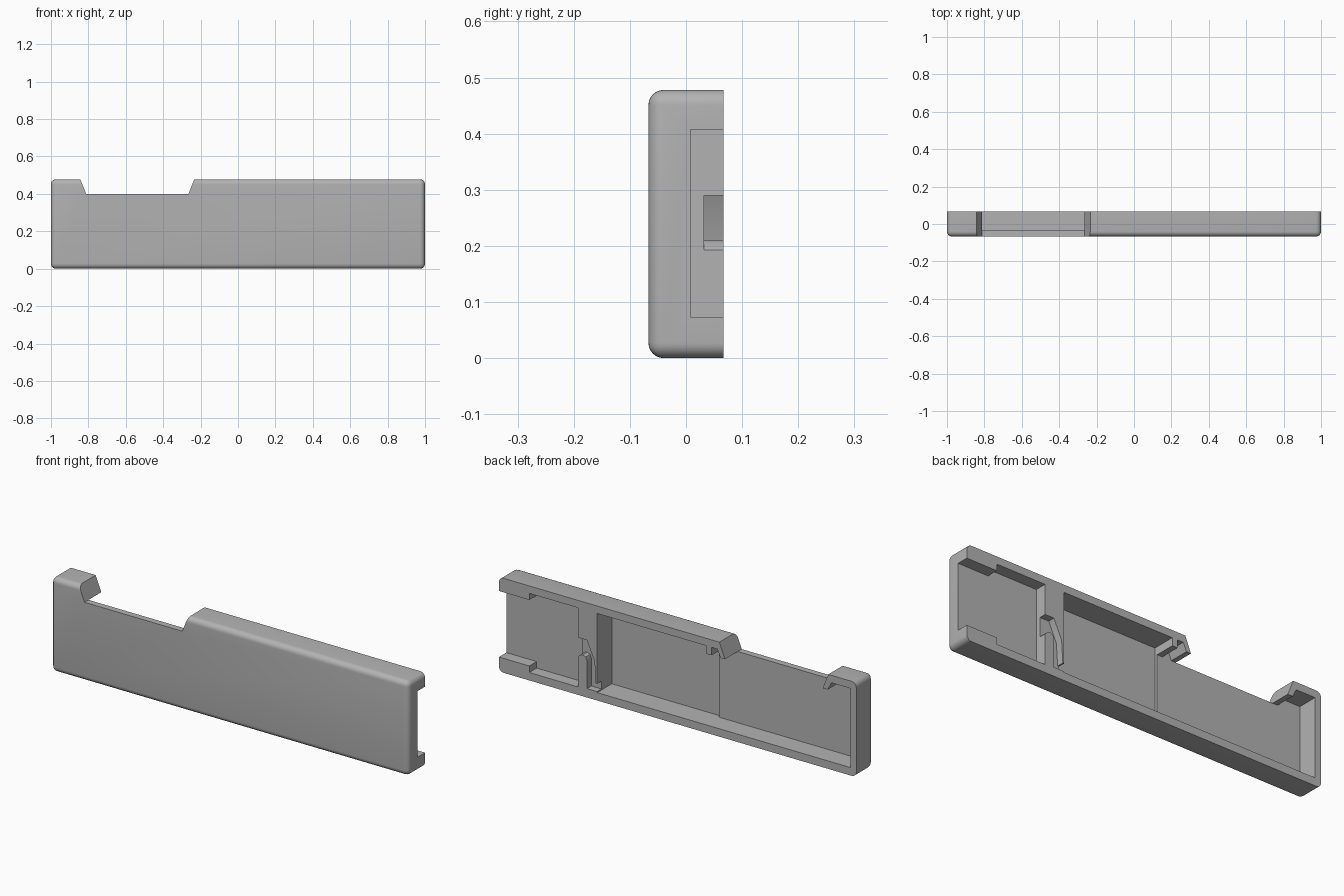
import bpy, bmesh

if "Cube" in bpy.data.objects:
    bpy.data.objects.remove(bpy.data.objects["Cube"], do_unlink=True)

BACK, FRONT, TOP = 0.067, -0.067, 0.478
WALL_LOW, WALL_HIGH = 0.04, 0.44

grey = bpy.data.materials.new("plain grey")
grey.use_nodes = True
grey.diffuse_color = (0.45, 0.45, 0.45, 1)
grey.node_tree.nodes["Principled BSDF"].inputs["Base Color"].default_value = (0.45, 0.45, 0.45, 1)


def prism(name, profile, y0, y1):
    """Extrude an (x, z) outline from y0 to y1."""
    bm = bmesh.new()
    face = bm.faces.new([bm.verts.new((x, y0, z)) for x, z in profile])
    out = bmesh.ops.extrude_face_region(bm, geom=[face])
    for v in out["geom"]:
        if isinstance(v, bmesh.types.BMVert):
            v.co.y = y1
    bmesh.ops.recalc_face_normals(bm, faces=bm.faces)
    mesh = bpy.data.meshes.new(name)
    bm.to_mesh(mesh)
    bm.free()
    mesh.materials.append(grey)
    obj = bpy.data.objects.new(name, mesh)
    bpy.context.collection.objects.link(obj)
    return obj


def rect(x0, x1, z0, z1):
    return [(x0, z0), (x1, z0), (x1, z1), (x0, z1)]


# Outer body, rounded everywhere but around the open back
shell = prism("shell", rect(-1, 1, 0, TOP), FRONT, BACK)
bm = bmesh.new()
bm.from_mesh(shell.data)
edges = [e for e in bm.edges if min(v.co.y for v in e.verts) < 0]
bmesh.ops.bevel(bm, geom=edges, offset=0.027, segments=6, profile=0.5, affect='EDGES')
bm.to_mesh(shell.data)
bm.free()

DEEP = BACK + 0.05
cutters = [
    # Sloped window through the top edge
    prism("window_cutter", [(-0.265, 0.4), (-0.225, 0.5), (-0.852, 0.5), (-0.812, 0.4)],
          FRONT - 0.05, DEEP),
    # Main cavity, leaving a hanging stop and sloped lips beside the window
    prism("main_cavity_cutter", [
        (0.45, WALL_LOW), (0.45, WALL_HIGH), (-0.16, WALL_HIGH), (-0.16, 0.4), (-0.19, 0.4),
        (-0.19, WALL_HIGH), (-0.222, WALL_HIGH), (-0.24, 0.4), (-0.3, 0.4), (-0.3, 0.42),
        (-0.78, 0.42), (-0.78, 0.4), (-0.84, 0.4), (-0.86, WALL_HIGH),
        (-0.966, WALL_HIGH), (-0.966, WALL_LOW)], -0.035, DEEP),
    # Deeper floor in the middle
    prism("deep_floor_cutter", rect(-0.16, 0.45, WALL_LOW, WALL_HIGH), -0.05, -0.02),
    # End pocket with a narrower mouth
    prism("end_pocket_cutter", [
        (1.1, 0.073), (1.1, 0.407), (0.83, 0.407), (0.83, WALL_HIGH),
        (0.558, WALL_HIGH), (0.558, WALL_LOW), (0.83, WALL_LOW), (0.83, 0.073)], 0.008, DEEP),
    # Bent channel through the rib, leaving a rounded post
    prism("channel_cutter", [
        (0.58, 0.29), (0.508, 0.29), (0.465, 0.195), (0.458, 0.085), (0.43, 0.085),
        (0.43, 0.045), (0.507, 0.045), (0.507, 0.185), (0.514, 0.203), (0.53, 0.21),
        (0.546, 0.205), (0.558, 0.193), (0.58, 0.193)], 0.032, DEEP),
]

bpy.context.view_layer.objects.active = shell
for cutter in cutters:
    mod = shell.modifiers.new(cutter.name, 'BOOLEAN')
    mod.operation = 'DIFFERENCE'
    mod.solver = 'EXACT'
    mod.object = cutter
    bpy.ops.object.modifier_apply(modifier=mod.name)
    bpy.data.objects.remove(cutter, do_unlink=True)

# Smooth rounded edges, crisp corners
bpy.ops.object.select_all(action='DESELECT')
shell.select_set(True)
bpy.ops.object.shade_smooth_by_angle(angle=0.5)
